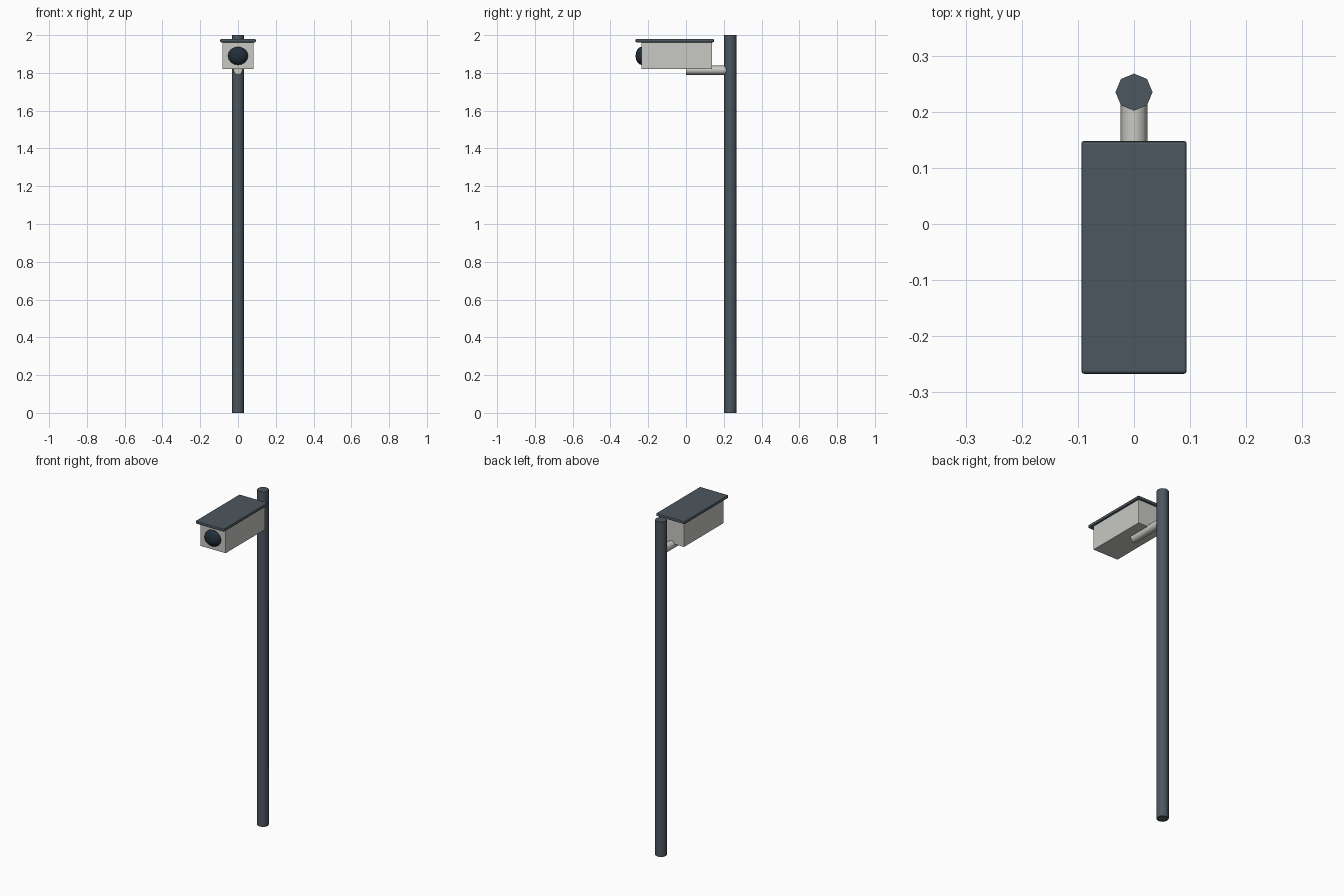
import bpy
from math import radians

cube = bpy.data.objects.get("Cube")
if cube:
    bpy.data.objects.remove(cube, do_unlink=True)


def material(name, rgb):
    mat = bpy.data.materials.new(name)
    mat.use_nodes = True
    mat.diffuse_color = (*rgb, 1)
    mat.node_tree.nodes["Principled BSDF"].inputs["Base Color"].default_value = (*rgb, 1)
    return mat


slate = material("slate grey", (0.073, 0.095, 0.115))
pale = material("pale grey", (0.58, 0.585, 0.55))
glass = material("dark blue glass", (0.016, 0.028, 0.042))


def finish(name, mat, bevel=0):
    obj = bpy.context.object
    obj.name = obj.data.name = name
    obj.data.materials.append(mat)
    bpy.ops.object.transform_apply(location=False, rotation=True, scale=True)
    if bevel:
        mod = obj.modifiers.new("soft edges", "BEVEL")
        mod.width = bevel
        mod.segments = 2
    return obj


def box(name, mat, low, high, bevel):
    centre = [(a + b) / 2 for a, b in zip(low, high)]
    bpy.ops.mesh.primitive_cube_add(size=1, location=centre)
    bpy.context.object.scale = [b - a for a, b in zip(low, high)]
    return finish(name, mat, bevel)


def rod(name, mat, radius, length, centre, tilt=0):
    bpy.ops.mesh.primitive_cylinder_add(vertices=8, radius=radius, depth=length,
                                        location=centre, rotation=(radians(tilt), 0, 0))
    finish(name, mat)
    bpy.ops.object.shade_smooth_by_angle(angle=radians(50))


# Upright pole and the bracket arm under the housing
rod("pole", slate, 0.033, 2, (0, 0.235, 1))
rod("bracket_arm", pale, 0.024, 0.22, (0, 0.11, 1.814), 90)

# Camera housing with its overhanging sun shield
box("housing", pale, (-0.083, -0.235, 1.82), (0.083, 0.137, 1.965), 0.002)
box("sun_shield", slate, (-0.094, -0.267, 1.962), (0.094, 0.148, 1.98), 0.005)

# Flattened domed lens on the front face
bpy.ops.mesh.primitive_uv_sphere_add(segments=12, ring_count=8, radius=1,
                                     location=(0, -0.235, 1.89))
bpy.context.object.scale = (0.053, 0.032, 0.048)
finish("lens", glass)
bpy.ops.object.shade_smooth_by_angle(angle=radians(50))
